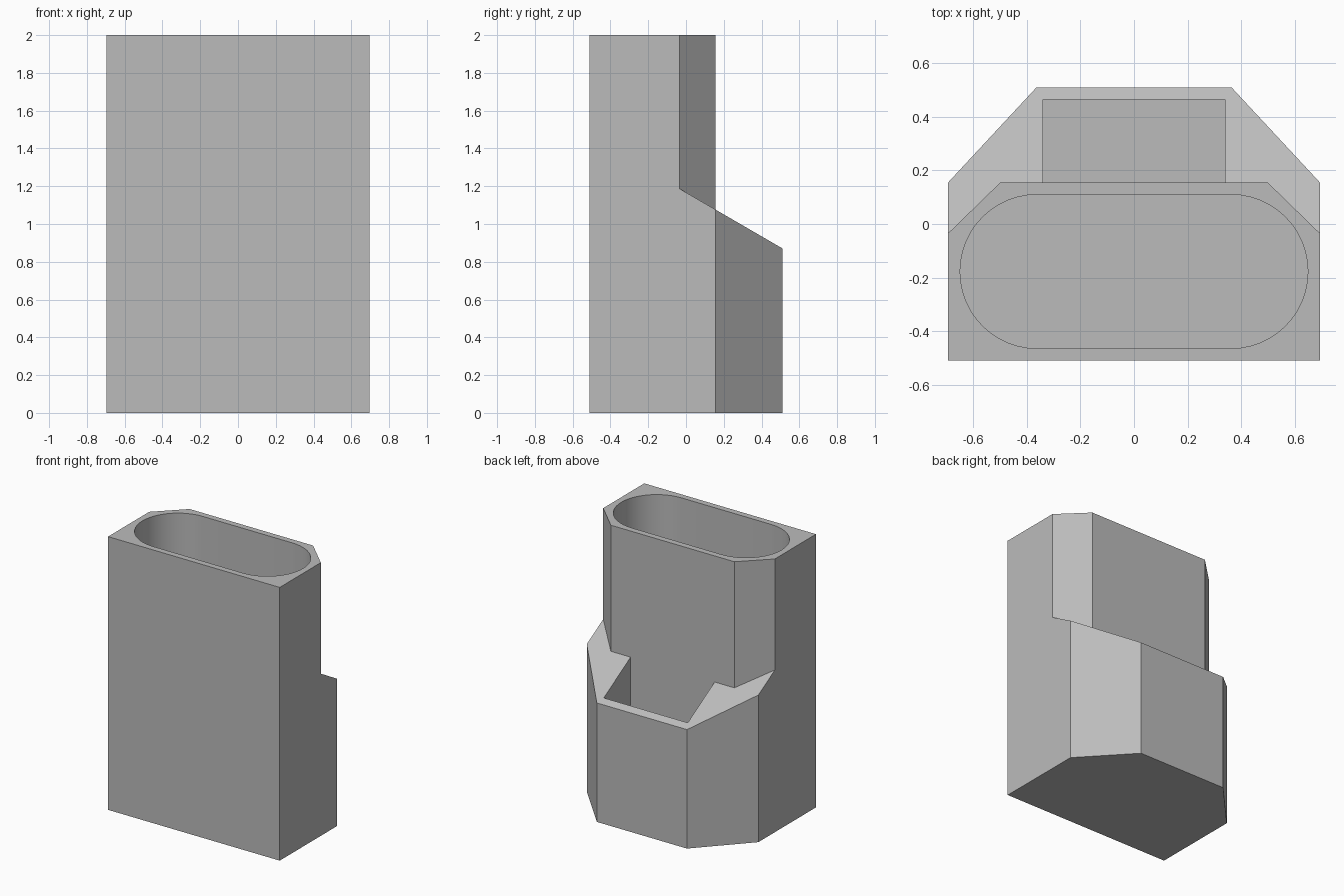
import bpy
import bmesh
from math import pi, sin, cos

cube = bpy.data.objects.get("Cube")
if cube:
    bpy.data.objects.remove(cube)

grey = bpy.data.materials.new("mid grey")
grey.use_nodes = True
grey.diffuse_color = (0.5, 0.5, 0.5, 1)
grey.node_tree.nodes["Principled BSDF"].inputs["Base Color"].default_value = grey.diffuse_color

TOP, WALL, FLOOR = 2.0, 0.045, 0.05
FRONT, STEP, BACK, HALF = -0.51, 0.155, 0.51, 0.695


def prism(name, outline, bottom, top):
    """Extrude an outline; bottom is a function of y giving the lower height."""
    bm = bmesh.new()
    low = [bm.verts.new((x, y, bottom(y))) for x, y in outline]
    high = [bm.verts.new((x, y, top)) for x, y in outline]
    bm.faces.new(low[::-1])
    bm.faces.new(high)
    for i in range(len(outline)):
        j = (i + 1) % len(outline)
        bm.faces.new((low[i], low[j], high[j], high[i]))
    bmesh.ops.recalc_face_normals(bm, faces=bm.faces)
    mesh = bpy.data.meshes.new(name)
    bm.to_mesh(mesh)
    bm.free()
    mesh.materials.append(grey)
    obj = bpy.data.objects.new(name, mesh)
    bpy.context.collection.objects.link(obj)
    return obj


def mirrored(right):
    """Close an outline given by its +x half, listed front to back."""
    return right + [(-x, y) for x, y in reversed(right)]


def slope(y):
    return 1.19 - (y + 0.04) * 0.58


def floor(y):
    return FLOOR


# Full-height block with chamfered back corners
body = prism("holder_body",
             mirrored([(HALF, FRONT), (HALF, STEP), (0.365, BACK)]),
             lambda y: 0, TOP)

# Space above the sloping rim, behind the tall compartment
step_cutter = prism("step_cutter",
                    mirrored([(0.9, 0.8), (0.9, -0.235), (0.5, STEP)]),
                    slope, TOP + 0.2)

# Rounded slot in the tall compartment
radius = (STEP - FRONT) / 2 - WALL
centre_y = (STEP + FRONT) / 2
centre_x = HALF - WALL - radius
arc = [(centre_x + radius * cos(a), centre_y + radius * sin(a))
       for a in (-pi / 2 + pi * i / 24 for i in range(25))]
slot_cutter = prism("slot_cutter", mirrored(arc), floor, TOP + 0.2)

# Rectangular pocket in the low compartment
pocket_cutter = prism("pocket_cutter",
                      mirrored([(0.34, STEP), (0.34, BACK - WALL)]),
                      floor, TOP + 0.3)

# Cut the block and keep the result as a plain mesh
cutters = (step_cutter, slot_cutter, pocket_cutter)
for cutter in cutters:
    cutter.hide_render = True
    mod = body.modifiers.new(cutter.name, 'BOOLEAN')
    mod.operation = 'DIFFERENCE'
    mod.solver = 'EXACT'
    mod.object = cutter
bpy.context.view_layer.objects.active = body
body.select_set(True)
for mod in list(body.modifiers):
    bpy.ops.object.modifier_apply(modifier=mod.name)
for cutter in cutters:
    bpy.data.objects.remove(cutter)

bpy.ops.object.shade_smooth_by_angle(angle=pi / 6)
